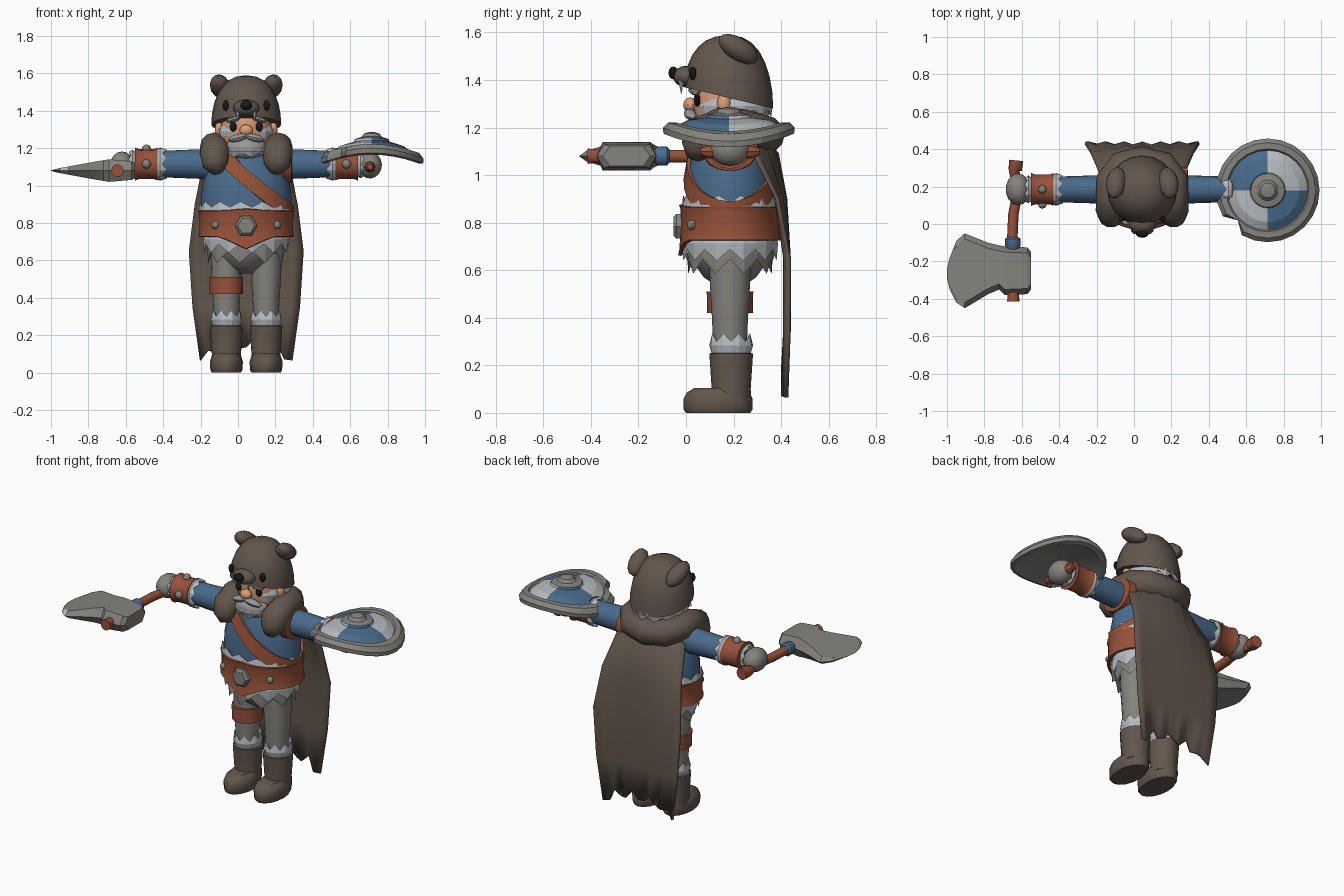
import bpy, bmesh
from math import sin, cos, pi
from mathutils import Vector, Euler

cube = bpy.data.objects.get("Cube")
if cube:
    bpy.data.objects.remove(cube)


def material(name, code):
    rgb = [(int(code[i:i + 2], 16) / 255) ** 2.2 for i in (0, 2, 4)]
    m = bpy.data.materials.new(name)
    m.use_nodes = True
    m.diffuse_color = (*rgb, 1)
    m.node_tree.nodes["Principled BSDF"].inputs["Base Color"].default_value = (*rgb, 1)
    return m


FUR = material("dark brown fur", "62574e")
LEATHER = material("red brown leather", "95523c")
BLUE = material("blue cloth", "4b6b8b")
GREY = material("warm grey", "84827c")
PALE = material("pale grey", "b5bbc0")
BEARD = material("beard grey", "979797")
SKIN = material("skin", "dc9d78")
BLACK = material("black", "1e1e20")
CX, CY = 0.044, 0.185
SIDES = (("right", -1), ("left", 1))
AXES = {"x": ((0, 1, 0), (0, 0, 1), (1, 0, 0)), "y": ((1, 0, 0), (0, 0, 1), (0, 1, 0)),
        "z": ((1, 0, 0), (0, 1, 0), (0, 0, 1))}


def finish(name, bm, colours, paint=None, angle=38):
    bmesh.ops.recalc_face_normals(bm, faces=bm.faces)
    if paint:
        for f in bm.faces:
            f.material_index = paint(f.calc_center_median())
    mesh = bpy.data.meshes.new(name)
    bm.to_mesh(mesh)
    bm.free()
    for c in colours if isinstance(colours, tuple) else (colours,):
        mesh.materials.append(c)
    ob = bpy.data.objects.new(name, mesh)
    bpy.context.collection.objects.link(ob)
    bpy.ops.object.select_all(action="DESELECT")
    ob.select_set(True)
    bpy.context.view_layer.objects.active = ob
    bpy.ops.object.shade_smooth_by_angle(angle=angle * pi / 180)
    return ob


def loft(name, rings, colours, paint=None, closed=True, caps=True, angle=38):
    """Skin a list of point rings with quads."""
    bm = bmesh.new()
    rows = [[bm.verts.new(p) for p in r] for r in rings]
    n = len(rows[0])
    for a, b in zip(rows, rows[1:]):
        for i in range(n if closed else n - 1):
            j = (i + 1) % n
            bm.faces.new((a[i], a[j], b[j], b[i]))
    if caps and closed:
        bm.faces.new(rows[0])
        bm.faces.new(rows[-1])
    return finish(name, bm, colours, paint, angle)


def sweep(name, path, colours, axis=None, n=16, warp=None, caps=True, angle=38):
    """Path items are x, y, z, two radii and an optional tooth height."""
    centres = [Vector(p[:3]) for p in path]
    rings = []
    for k, p in enumerate(path):
        if axis:
            u, v, w = (Vector(d) for d in AXES[axis])
        else:
            w = (centres[min(k + 1, len(path) - 1)] - centres[max(k - 1, 0)]).normalized()
            u = w.cross(Vector((0, 0, 1))).normalized()
            v = u.cross(w)
        zig = p[5] if len(p) > 5 else 0
        ring = []
        for i in range(n):
            a = 2 * pi * i / n
            q = centres[k] + u * p[3] * cos(a) + v * p[4] * sin(a) + w * zig * (i % 2)
            ring.append(warp(k, q) if warp else q)
        rings.append(ring)
    return loft(name, rings, colours, caps=caps, angle=angle)


def column(name, x, y, rows, colours, **kw):
    return sweep(name, [(x, y, z, a, b) for z, a, b in rows], colours, "z", **kw)


def limb(name, rows, colours, **kw):
    return sweep(name, [(x, CY, 1.115, a, b) for x, a, b in rows], colours, "x", **kw)


def fringe(name, c, axis, ru, rv, h, teeth, colour=PALE):
    """Ragged fur band growing h along the axis."""
    w = Vector(AXES[axis][2])
    rows = [(0, -.02, 0), (0, .004, 0), (h * .4, .014, 0), (h * .6, .008, h * .4), (h * .3, -.025, 0)]
    sweep(name, [(*(Vector(c) + w * t), ru + d, rv + d, z) for t, d, z in rows],
          colour, axis, 2 * teeth, caps=False, angle=15)


def blob(name, loc, size, colour, rot=(0, 0, 0), seg=14):
    bm = bmesh.new()
    bmesh.ops.create_uvsphere(bm, u_segments=seg, v_segments=seg // 2 + 1, radius=1)
    turn = Euler(rot).to_matrix()
    for v in bm.verts:
        v.co = turn @ (v.co * Vector(size)) + Vector(loc)
    return finish(name, bm, colour)


# Legs and boots
for side, s in SIDES:
    x = CX + s * .106
    column(side + "_foot", x, .135, [(0, .078, .135), (.015, .086, .145), (.06, .088, .145),
                                     (.085, .08, .132), (.105, .06, .1)], FUR)
    column(side + "_boot_shaft", x, .19, [(.05, .08, .085), (.1, .078, .082), (.22, .086, .09),
                                          (.25, .087, .092), (.255, .06, .06)], FUR)
    column(side + "_leg", x, CY, [(.22, .062, .068), (.4, .073, .076), (.55, .082, .085),
                                  (.68, .085, .088)], GREY)
    fringe(side + "_leg_fur", (x, .19, .25), "z", .07, .078, .085, 8)
column("thigh_strap", CX - .106, CY, [(.42, .075, .08), (.42, .089, .096), (.51, .09, .098),
                                      (.51, .075, .08)], LEATHER)

# Torso and waist
TORSO = [(.78, .235, .18), (.88, .243, .186), (.96, .24, .185), (1.05, .225, .172),
         (1.14, .195, .15), (1.2, .15, .125), (1.24, .1, .1)]
column("torso", CX, CY, TORSO, BLUE, n=20)
column("pelvis", CX, CY, [(.8, .23, .18), (.72, .215, .175), (.64, .175, .16), (.57, .11, .11),
                          (.53, .06, .05)], GREY, n=16)
fringe("skirt_under_fur", (CX, CY, .74), "z", .195, .17, -.155, 9, GREY)
fringe("skirt_fur", (CX, CY, .76), "z", .218, .19, -.12, 11)
fringe("tunic_fur", (CX, CY, .84), "z", .24, .19, .075, 13)


def belt_dip(k, q):
    front = max(0, 1 - abs(q.x - CX) / .14) if q.y < CY else 0
    q.z += front * (-.065 if k < 4 else .01)
    return q


column("belt", CX, CY, [(.75, .22, .18), (.725, .245, .205), (.728, .257, .218), (.75, .251, .212),
                        (.845, .251, .208), (.865, .257, .214), (.868, .24, .2), (.84, .22, .18)],
       LEATHER, n=28, warp=belt_dip, angle=25)
sweep("buckle", [(CX, .0, .785, .06, .06), (CX, -.04, .785, .06, .06), (CX, -.053, .785, .045, .045)],
      GREY, "y", n=6, angle=20)
for side, s in SIDES:
    blob(side + "_belt_stud", (CX + s * .165, .025, .79), (.022, .02, .022), GREY, seg=8)


# Diagonal chest strap following the torso
def torso_radius(z):
    for (z0, a0, b0), (z1, a1, b1) in zip(TORSO, TORSO[1:]):
        if z <= z1:
            t = max(0, (z - z0) / (z1 - z0))
            return a0 + t * (a1 - a0), b0 + t * (b1 - b0)
    return TORSO[-1][1:]


def strap_ring(dz, out):
    pts = []
    for i in range(28):
        a = 2 * pi * i / 28
        z = 1.04 + dz - .2 * cos(a)
        ru, rv = torso_radius(z)
        pts.append((CX + (ru + out) * cos(a), CY + (rv + out) * sin(a), z))
    return pts


loft("chest_strap", [strap_ring(*p) for p in ((-.05, -.01), (-.05, .014), (.05, .014), (.05, -.01))],
     LEATHER, caps=False)
limb("shoulder_band", [(.245, .1, .08), (.24, .122, .1), (.285, .118, .098), (.29, .09, .07)], LEATHER)

# Arms, bracers and hands
for side, s, elbow, hand in (("right", -1, -.4, -.62), ("left", 1, .49, .705)):
    limb(side + "_arm", [(CX + s * .12, .08, .085), (CX + s * .22, .076, .08),
                         (elbow + s * .03, .068, .07)], BLUE)
    fringe(side + "_elbow_fur", (elbow - s * -.04, CY, 1.115), "x", .073, .075, -s * .06, 8)
    limb(side + "_bracer", [(elbow + s * d, r, r) for d, r in
                            ((.03, .07), (.03, .088), (.05, .08), (.13, .08), (.152, .089), (.152, .06))],
         LEATHER, angle=25)
    fringe(side + "_wrist_fur", (elbow + s * .15, CY, 1.115), "x", .06, .062, s * .035, 8)
    for dy, dz in ((0, .08), (-.08, 0)):
        blob(side + "_bracer_stud", (elbow + s * .09, CY + dy, 1.115 + dz), (.025, .025, .025), GREY, seg=8)
    blob(side + "_hand", (hand, CY, 1.11), (.066, .085, .072), GREY)

# Axe: shaft runs front to back, blade lies flat pointing right
sweep("axe_handle", [(x, y, 1.08, r, r) for x, y, r in
                     ((-.63, .34, .038), (-.635, .29, .036), (-.64, .28, .028), (-.62, .19, .027),
                      (-.645, .05, .028), (-.65, -.06, .028), (-.645, -.38, .03), (-.645, -.415, .034))],
      LEATHER, n=10)
sweep("axe_binding", [(-.648, y, 1.08, r, r) for y, r in
                      ((-.13, .035), (-.115, .042), (-.08, .042), (-.07, .03))], BLUE, "y", n=10)
blade = []
for x, low, high, t in ((-.55, -.35, -.15, .042), (-.57, -.375, -.125, .05), (-.69, -.38, -.12, .06),
                        (-.72, -.35, -.115, .055), (-.78, -.375, -.1, .045), (-.905, -.45, -.05, .022),
                        (-.95, -.42, -.09, .014), (-.985, -.35, -.18, .006), (-1, -.29, -.24, .001)):
    m = min(.03, (high - low) / 3)
    blade.append([(x, low, 1.08), (x, low + m, 1.08 + t), (x, high - m, 1.08 + t), (x, high, 1.08),
                  (x, high - m, 1.08 - t), (x, low + m, 1.08 - t)])
loft("axe_blade", blade, (GREY, PALE), lambda c: int(c.x < -.92 and c.y < -.38), angle=15)

# Round shield, bent down on its left and right edges
SX, SY = .715, .18
shield = []
for r, z in ((.01, 1.2), (.21, 1.175), (.25, 1.165), (.275, 1.175), (.277, 1.2), (.255, 1.222), (.222, 1.222),
             (.214, 1.21), (.17, 1.233), (.095, 1.242), (.09, 1.255), (.055, 1.262), (.04, 1.28), (.01, 1.287)):
    ring = []
    for i in range(24):
        q = .227 if i == 15 and r > .23 else r
        x, y = q * cos(pi * i / 12), q * sin(pi * i / 12)
        ring.append((SX + x, SY + y, z - .75 * x * x))
    shield.append(ring)


def shield_paint(c):
    x, y = c.x - SX, c.y - SY
    r = (x * x + y * y) ** .5
    if c.z + .75 * x * x < 1.208 or r > .212 or r < .091:
        return 0
    return 1 if x * y < 0 else 2


loft("shield", shield, (GREY, BLUE, PALE), shield_paint, angle=15)
sweep("shield_grip", [(.705, y, 1.1, r, r) for y, r in ((.06, .015), (.09, .03), (.28, .03), (.31, .015))],
      LEATHER, "y", n=8)

# Cape with a ragged hem, and its fur collar
cape = []
for z, y, half in ((1.18, .29, .17), (1.09, .375, .235), (.9, .41, .275), (.65, .425, .305),
                   (.35, .425, .285), (.1, .415, .245)):
    row = []
    for i in range(13):
        t = i / 6 - 1
        fold = .008 * (-1) ** i
        hem = (.045 * (i % 3 == 1) + .035 * (1 - abs(t)) - .035 * (i in (0, 1, 11, 12))) if z < .2 else 0
        wrap = .1 * max(0, z - .8) / .3 * t * t
        row.append((CX + half * t, y + fold - wrap, z + hem))
    cape.append(row)
ob = loft("cape", cape, FUR, closed=False, angle=50)
solid = ob.modifiers.new("thickness", "SOLIDIFY")
solid.thickness = .016
solid.offset = 0
half = [(.155, .03, 1.07, .03), (.165, .045, 1.11, .07), (.165, .075, 1.17, .084), (.172, .15, 1.21, .075),
        (.17, .23, 1.2, .078), (.11, .31, 1.18, .08)]
path = [(CX - x, y, z, r, r) for x, y, z, r in half] + [(CX, .335, 1.17, .08, .08)]
path += [(CX + x, y, z, r, r) for x, y, z, r in reversed(half)]
sweep("fur_collar", path, FUR, n=12, angle=60)

# Head and face
column("head", CX, .175, [(1.13, .09, .09), (1.2, .125, .125), (1.28, .137, .143), (1.38, .137, .145),
                          (1.44, .12, .12)], SKIN, n=18)
blob("nose", (CX, .018, 1.295), (.038, .03, .032), SKIN, seg=10)
blob("beard", (CX, .09, 1.2), (.112, .092, .068), BEARD)
fringe("beard_tufts", (CX, .1, 1.21), "z", .105, .09, -.06, 7, BEARD)
for side, s in SIDES:
    blob(side + "_moustache", (CX + s * .045, .018, 1.255), (.058, .026, .02), BEARD, (0, s * .25, s * .2), 10)
    blob(side + "_brow", (CX + s * .068, .035, 1.357), (.045, .025, .018), BEARD, (0, s * .3, s * .3), 8)
    blob(side + "_eye", (CX + s * .07, .048, 1.315), (.02, .014, .027), BLACK, seg=10)
    blob(side + "_ear", (CX + s * .145, .16, 1.3), (.024, .03, .045), SKIN, seg=10)

# Animal hood
hood = []
for k in range(8):
    phi = min(k * pi / 14, 1.53)
    r, ring = .187 * cos(phi) ** .8, []
    for i in range(20):
        a = 2 * pi * i / 20
        base = 1.325 - .045 * sin(a)
        ring.append((CX + r * cos(a), .18 + r * sin(a), base + (1.588 - base) * sin(phi)))
    hood.append(ring)
loft("hood", hood, FUR)
fringe("hood_lining_fur", (CX, .2, 1.32), "z", .145, .152, -.075, 11)
blob("hood_snout", (CX, .0, 1.415), (.072, .055, .045), FUR)
blob("hood_nose", (CX, -.053, 1.43), (.034, .021, .027), BLACK, seg=10)
for side, s in SIDES:
    blob(side + "_hood_ear", (CX + s * .14, .22, 1.53), (.054, .095, .048), FUR, (-.55, 0, s * .15))
    blob(side + "_hood_eye", (CX + s * .11, .028, 1.428), (.018, .016, .028), BLACK, seg=10)
    column(side + "_hood_fang", CX + s * .045, -.02, [(1.395, .013, .013), (1.342, .001, .001)], PALE, n=6)
